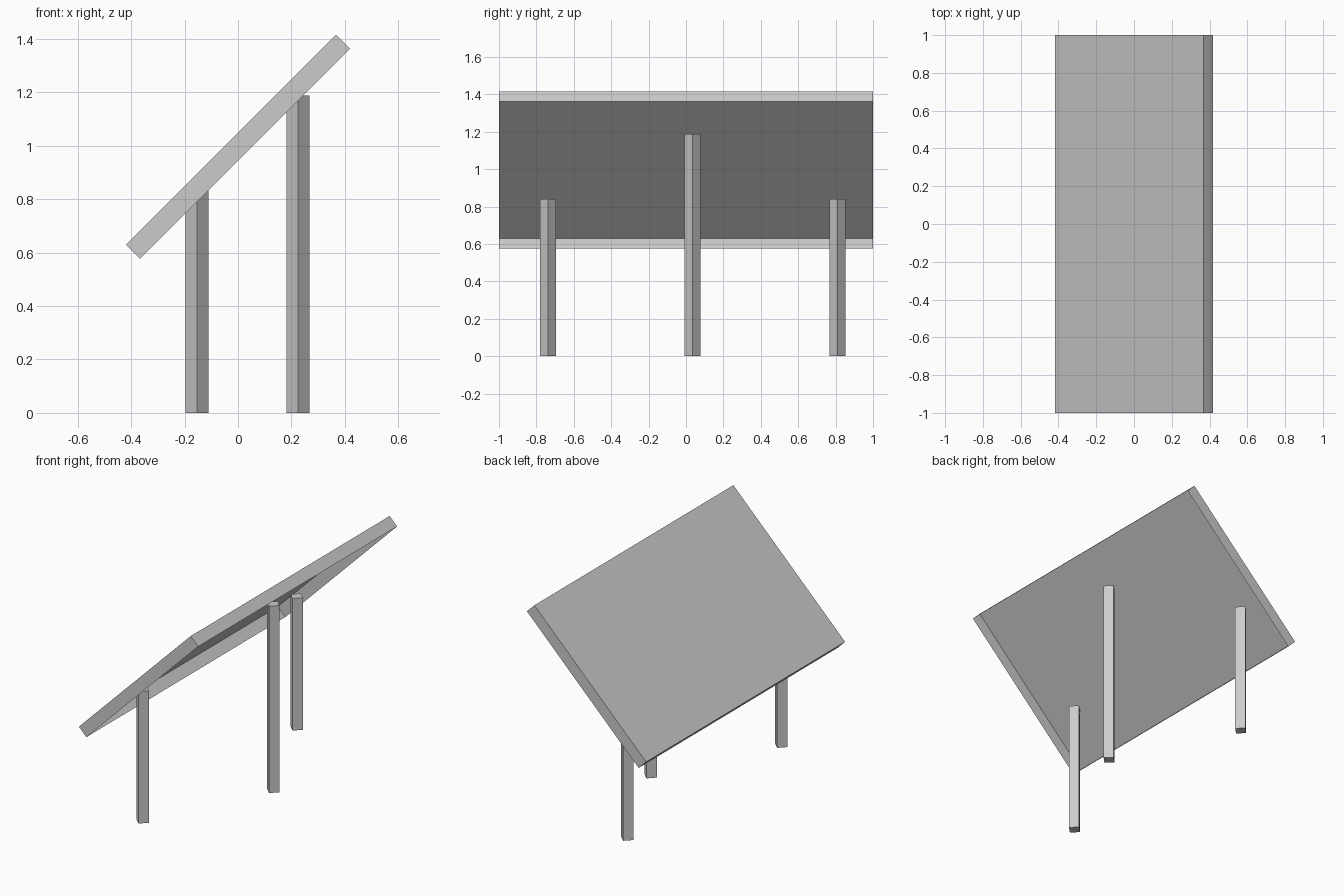
import bpy, bmesh
from math import radians
from mathutils import Matrix

if "Cube" in bpy.data.objects:
    bpy.data.objects.remove(bpy.data.objects["Cube"])


def make_box(name, size, matrix, open_bottom=False):
    bm = bmesh.new()
    bmesh.ops.create_cube(bm, size=1, matrix=Matrix.Diagonal((*size, 1)))
    if open_bottom:
        bm.normal_update()
        bottom = [f for f in bm.faces if f.normal.z < -0.9]
        bmesh.ops.delete(bm, geom=bottom, context='FACES_ONLY')
    mesh = bpy.data.meshes.new(name)
    bm.to_mesh(mesh)
    bm.free()
    obj = bpy.data.objects.new(name, mesh)
    obj.matrix_world = matrix
    bpy.context.collection.objects.link(obj)
    return obj


# Tilted panel: thin-skinned tray, open on its underside
make_box("panel", (1.112, 2.0, 0.0743),
         Matrix.Translation((0, 0, 0.996)) @ Matrix.Rotation(radians(-45), 4, 'Y'),
         open_bottom=True)

# Square posts turned 45 degrees, tops tucked into the tray
POST_WIDTH = 0.0608
for name, x, y, height in (("short_post_front", -0.154, -0.738, 0.84),
                           ("short_post_back", -0.154, 0.81, 0.84),
                           ("tall_post", 0.224, 0.035, 1.188)):
    make_box(name, (POST_WIDTH, POST_WIDTH, height),
             Matrix.Translation((x, y, height / 2)) @ Matrix.Rotation(radians(45), 4, 'Z'))
